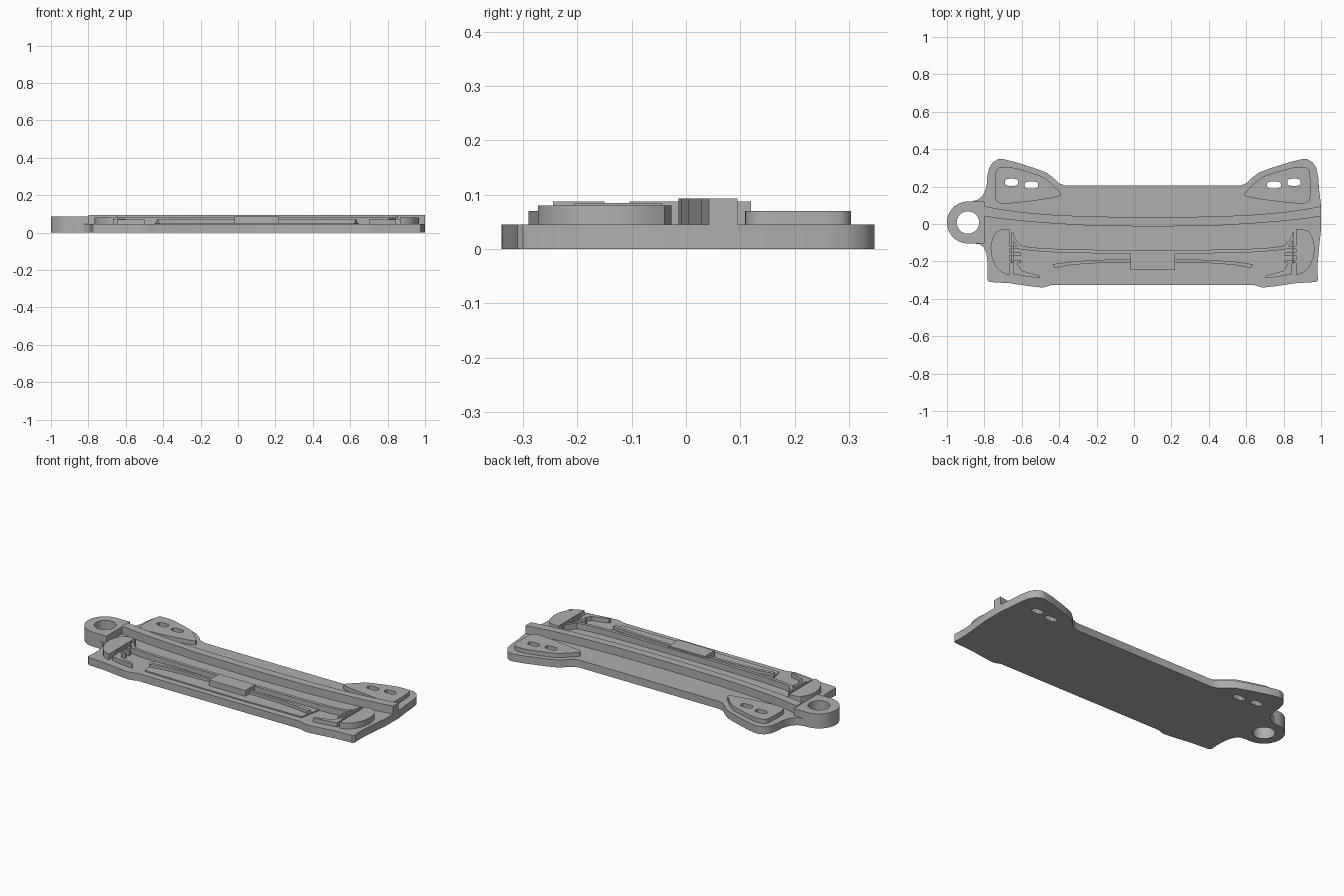
import bpy, math

if "Cube" in bpy.data.objects:
    bpy.data.objects.remove(bpy.data.objects["Cube"])

CX = 0.1  # mirror axis of the plate
mat = bpy.data.materials.new("grey plastic")
mat.diffuse_color = (0.43, 0.43, 0.43, 1)
mat.use_nodes = True
mat.node_tree.nodes["Principled BSDF"].inputs["Base Color"].default_value = mat.diffuse_color


def mirror(pts):
    return [(2 * CX - x, y) for x, y in reversed(pts)]


def soften(pts, cut=0.2, rounds=2):
    """Corner cutting on a closed outline."""
    for _ in range(rounds):
        out = []
        for (ax, ay), (bx, by) in zip(pts, pts[1:] + pts[:1]):
            out += [(ax + (bx - ax) * cut, ay + (by - ay) * cut),
                    (bx + (ax - bx) * cut, by + (ay - by) * cut)]
        pts = out
    return pts


def plate(name, outline, z0, z1, holes=()):
    """Extruded flat outline with optional through holes."""
    cu = bpy.data.curves.new(name, 'CURVE')
    cu.dimensions = '2D'
    cu.fill_mode = 'BOTH'
    cu.extrude = (z1 - z0) / 2
    for pts in [outline, *holes]:
        sp = cu.splines.new('POLY')
        sp.points.add(len(pts) - 1)
        for p, (x, y) in zip(sp.points, pts):
            p.co = (x, y, 0, 1)
        sp.use_cyclic_u = True
    ob = bpy.data.objects.new(name, cu)
    ob.location.z = (z0 + z1) / 2
    bpy.context.collection.objects.link(ob)
    bpy.ops.object.select_all(action='DESELECT')
    ob.select_set(True)
    bpy.context.view_layer.objects.active = ob
    bpy.ops.object.convert(target='MESH')
    ob = bpy.context.object
    ob.data.materials.clear()
    ob.data.materials.append(mat)
    bpy.ops.object.shade_smooth_by_angle(angle=math.radians(30))
    return ob


def pair(name, pts, z0, z1, holes=()):
    plate("left_" + name, pts, z0, z1, holes)
    plate("right_" + name, mirror(pts), z0, z1, [mirror(h) for h in holes])


def rect(x0, x1, y0, y1):
    return [(x0, y0), (x1, y0), (x1, y1), (x0, y1)]


def band(upper, lower):
    """Symmetric strip between two half curves running from the left end to the centre."""
    top = upper + mirror(upper)[1:]
    bot = lower + mirror(lower)[1:]
    return bot + top[::-1]


def arc(cx, cy, r, a0, a1, n):
    return [(cx + r * math.cos(math.radians(a0 + (a1 - a0) * i / n)),
             cy + r * math.sin(math.radians(a0 + (a1 - a0) * i / n))) for i in range(n + 1)]


# Backing plate with two upper ears and slots
slots = [soften(rect(-.69, -.62, .204, .242)), soften(rect(-.585, -.512, .19, .227))]
ear = [(-.785, .25), (-.775, .30), (-.755, .33), (-.725, .347), (-.70, .347),
       (-.63, .33), (-.53, .298), (-.47, .276), (-.435, .25), (-.40, .217), (-.365, .205)]
front = [(-.44, -.325), (-.465, -.334), (-.49, -.34), (-.56, -.332), (-.66, -.317), (-.775, -.31),
         (-.785, -.30), (-.782, -.27), (-.782, -.21)]
lug_side = [(-.79, -.155), (-.803, -.125), (-.825, -.108), (-.86, -.104), (-.81, -.09), (-.81, .11),
            (-.87, .12), (-.835, .13), (-.81, .15), (-.795, .18), (-.786, .215)]
right_side = [(.99, -.12), (1.0, -.03), (1.0, .10), (.99, .18)]
base = ear + mirror(ear) + right_side[::-1] + mirror(front) + front + lug_side
plate("backing_plate", base, 0, .045, slots + [mirror(s) for s in slots])

# Hanging lug with ring hole
lug = arc(-.888, .008, .112, 90, 270, 24) + [(-.80, -.104), (-.80, .12)]
plate("hanging_lug", lug, 0, .087, [arc(-.888, .008, .06, 0, 345, 23)])

# Curved ridge across the full width
plate("main_ridge", band(
    [(-.80, .095), (-.72, .08), (-.6, .063), (-.45, .05), (-.25, .04), (CX, .036)],
    [(-.80, .042), (-.72, .029), (-.6, .016), (-.45, .004), (-.25, -.008), (CX, -.014)]), .04, .093)

# Slim strip above the grille, sweeping up beside the lamps
plate("upper_strip", band(
    [(-.65, -.05), (-.63, -.085), (-.605, -.115), (-.55, -.125), (-.42, -.133), (-.2, -.138), (CX, -.139)],
    [(-.65, -.075), (-.64, -.10), (-.61, -.135), (-.55, -.143), (-.42, -.152), (-.2, -.157), (CX, -.158)]),
    .04, .08)

# Ear pads
pad = [(-.745, .20), (-.74, .285), (-.72, .305), (-.65, .303), (-.57, .28), (-.49, .255), (-.44, .215),
       (-.38, .155), (-.43, .14), (-.56, .12), (-.71, .106), (-.742, .125)]
pair("ear_pad", soften(pad), .04, .07, slots)

# Lamps
lamp = [(-.665, -.027), (-.70, -.027), (-.735, -.04), (-.757, -.075), (-.767, -.125), (-.76, -.18),
        (-.74, -.225), (-.715, -.252), (-.69, -.267), (-.665, -.273)]
pair("lamp", lamp, .04, .08)

# Small slats, side rail and corner trim beside each lamp
pair("side_rail", rect(-.655, -.645, -.205, -.045), .04, .085)
for i, y in enumerate((-.125, -.16, -.20)):
    pair(f"slat_{i + 1}", rect(-.665, -.605, y - .008, y + .008), .04, .072)
pair("corner_trim", [(-.645, -.20), (-.63, -.20), (-.60, -.25), (-.505, -.277), (-.50, -.29),
                     (-.58, -.28), (-.645, -.268)], .04, .07)

# Grille panels, curved bars and centre block
pair("grille_panel", [(-.445, -.155), (-.02, -.155), (-.02, -.29), (-.42, -.283)], .04, .052)
pair("grille_bar", [(-.435, -.215), (-.33, -.2), (-.2, -.192), (-.02, -.188), (-.02, -.205),
                    (-.2, -.209), (-.33, -.218), (-.425, -.235)], .04, .07)
plate("lower_panel", rect(-.02, .22, -.29, -.24), .04, .052)
plate("centre_block", rect(-.02, .22, -.245, -.15), .04, .087)
